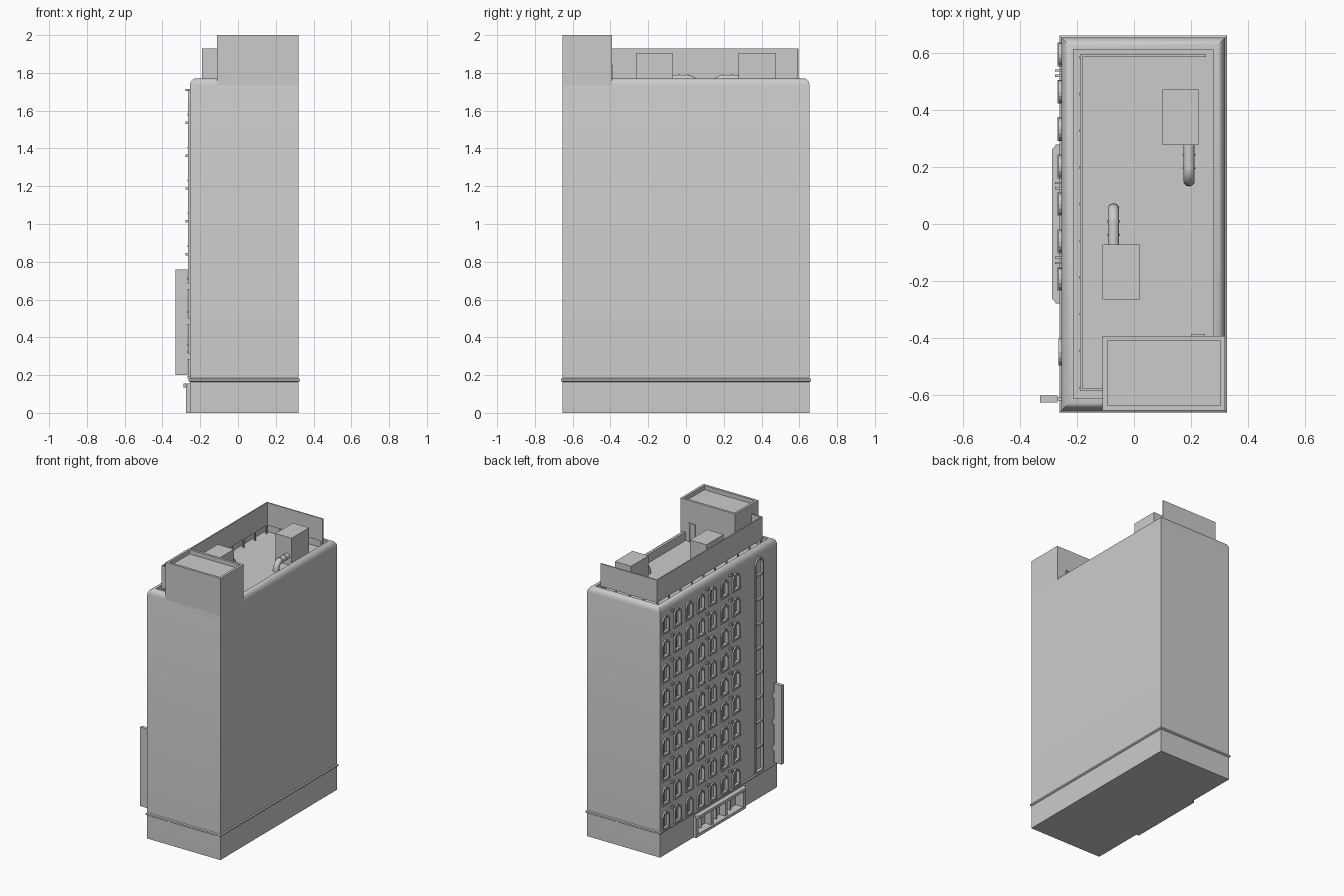
import bpy, bmesh, math
from mathutils import Vector

if "Cube" in bpy.data.objects:
    bpy.data.objects.remove(bpy.data.objects["Cube"], do_unlink=True)

GREY = bpy.data.materials.new("concrete_grey")
GREY.use_nodes = True
GREY.diffuse_color = (0.6, 0.6, 0.6, 1)
GREY.node_tree.nodes["Principled BSDF"].inputs["Base Color"].default_value = (0.6, 0.6, 0.6, 1)

X0, X1, Y0, Y1 = -0.255, 0.32, -0.655, 0.655   # wall planes
FLOOR = 1.71                                    # roof deck height
ROW, ROWS = 0.174, 9


def finish(name, bm, smooth=False):
    bmesh.ops.recalc_face_normals(bm, faces=bm.faces)
    mesh = bpy.data.meshes.new(name)
    bm.to_mesh(mesh)
    bm.free()
    mesh.materials.append(GREY)
    ob = bpy.data.objects.new(name, mesh)
    bpy.context.collection.objects.link(ob)
    if smooth:
        bpy.ops.object.select_all(action='DESELECT')
        ob.select_set(True)
        bpy.context.view_layer.objects.active = ob
        bpy.ops.object.shade_smooth_by_angle(angle=math.radians(35))
    return ob


def loft(bm, loops, cyclic=False):
    """Bridge equal-length loops of points; cap the ends unless cyclic."""
    rings = [[bm.verts.new(p) for p in loop] for loop in loops]
    pairs = list(zip(rings, rings[1:]))
    if cyclic:
        pairs.append((rings[-1], rings[0]))
    else:
        bm.faces.new(rings[0])
        bm.faces.new(rings[-1])
    n = len(rings[0])
    for a, b in pairs:
        for i in range(n):
            j = (i + 1) % n
            bm.faces.new((a[i], a[j], b[j], b[i]))


def box(bm, x0, x1, y0, y1, z0, z1):
    loft(bm, [[(x0, y0, z), (x1, y0, z), (x1, y1, z), (x0, y1, z)] for z in (z0, z1)])


def boxes(name, items):
    bm = bmesh.new()
    for item in items:
        box(bm, *item)
    return finish(name, bm)


def stacked_block(name, x0, x1, y0, y1, profile, smooth=False):
    """Rectangular block whose outline is inset by a profile of (inset, z)."""
    bm = bmesh.new()
    loft(bm, [[(x0 + d, y0 + d, z), (x1 - d, y0 + d, z),
               (x1 - d, y1 - d, z), (x0 + d, y1 - d, z)] for d, z in profile])
    return finish(name, bm, smooth)


def arch(x, y, z0, z1, w):
    """Round-headed outline in the plane of the window wall."""
    r = w / 2
    pts = [(x, y - r, z0), (x, y + r, z0)]
    for i in range(9):
        a = math.pi * i / 8
        pts.append((x, y + r * math.cos(a), z1 - r + r * math.sin(a)))
    return pts


# Main block with rounded parapet and sunken roof deck
body = stacked_block("building_body", X0, X1, Y0, Y1, [
    (0, 0), (0, 1.735), (0.004, 1.75), (0.012, 1.763), (0.024, 1.77),
    (0.042, 1.77), (0.042, FLOOR)], True)

# Window layout: seven columns of arches and one tall stair window
windows = [(0.596 - 0.1315 * c, 1.578 - ROW * r, 1.70 - ROW * r, 0.078)
           for c in range(7) for r in range(ROWS)]
windows.append((-0.45, 0.19, 1.71, 0.095))

# Cut window recesses and the entrance
bm = bmesh.new()
T = 0.01
for y, z0, z1, w in windows:
    cut = (y, z0 + T / 2, z1 - T / 2, w - T)
    loft(bm, [arch(-0.3, *cut), arch(-0.242, *cut)])
box(bm, -0.3, -0.215, -0.25, 0.25, 0.02, 0.135)
cutter = finish("recess_cutter", bm)
cutter.hide_render = True
mod = body.modifiers.new("recesses", 'BOOLEAN')
mod.object = cutter
mod.solver = 'EXACT'
bpy.context.view_layer.objects.active = body
bpy.ops.object.modifier_apply(modifier=mod.name)
bpy.data.objects.remove(cutter, do_unlink=True)

# Arched window surrounds
bm = bmesh.new()
for y, z0, z1, w in windows:
    inner = (y, z0 + T, z1 - T, w - 2 * T)
    loft(bm, [arch(-0.243, y, z0, z1, w), arch(-0.265, y, z0, z1, w),
              arch(-0.265, *inner), arch(-0.243, *inner)], cyclic=True)
finish("window_surrounds", bm)

# Glazing bars and sills
bars = []
for y, z0, z1, w in windows[:-1]:
    bars.append((-0.25, -0.24, y - 0.004, y + 0.004, z0, z1 - 0.005))
    bars.append((-0.268, -0.25, y - 0.042, y + 0.042, z0 - 0.004, z0 + 0.006))
for r in range(1, ROWS):
    z = 0.19 + ROW * r
    bars.append((-0.258, -0.24, -0.492, -0.408, z - 0.006, z + 0.006))
boxes("window_bars", bars)

# Small paired brackets between window columns
boxes("wall_brackets", [
    (-0.278, -0.25, y + s - 0.004, y + s + 0.004, z - 0.006, z + 0.006)
    for y in (0.53, 0.135, -0.128) for s in (-0.009, 0.009)
    for z in (1.71 - ROW * r for r in range(ROWS))])

# String course above the ground floor
stacked_block("string_course", X0 - 0.007, X1 + 0.007, Y0 - 0.007, Y1 + 0.007,
              [(0.007, 0.164), (0, 0.169), (0, 0.179), (0.007, 0.184)])

# Entrance: chamfered canopy, posts, doors and step
bm = bmesh.new()
loft(bm, [[(-0.25, -0.28, z), (-0.27, -0.28, z), (-0.288, -0.262, z),
           (-0.288, 0.262, z), (-0.27, 0.28, z), (-0.25, 0.28, z)] for z in (0.135, 0.155)])
finish("entrance_canopy", bm)
parts = [(-0.275, -0.25, -0.28, 0.28, 0, 0.02)]
for s in (-1, 1):
    parts.append((-0.275, -0.25, s * 0.265 - 0.015, s * 0.265 + 0.015, 0, 0.14))
    parts.append((-0.262, -0.21, s * 0.08 - 0.012, s * 0.08 + 0.012, 0.015, 0.14))
    parts.append((-0.235, -0.21, s * 0.165 - 0.005, s * 0.165 + 0.005, 0.015, 0.14))
parts.append((-0.24, -0.21, -0.005, 0.005, 0.015, 0.14))
boxes("entrance_frame", parts)

# Projecting sign board with wall ties
boxes("sign_board", [(-0.33, -0.268, -0.627, -0.602, 0.2, 0.76)]
      + [(-0.27, -0.25, -0.62, -0.609, z - 0.018, z + 0.018) for z in (0.30, 0.485, 0.67)])

# Stair tower with sunken top, door and hood
stacked_block("stair_tower", -0.11, X1, Y0, -0.393,
              [(0, 1.70), (0, 2), (0.017, 2), (0.017, 1.97)])
boxes("tower_door", [
    (0.2, 0.207, -0.4, -0.386, FLOOR, 1.84), (0.243, 0.25, -0.4, -0.386, FLOOR, 1.84),
    (0.2, 0.25, -0.4, -0.386, 1.833, 1.842), (0.205, 0.245, -0.4, -0.391, FLOOR, 1.835)])

# Roof screen wall raised on short posts
boxes("screen_wall", [
    (-0.19, -0.181, -0.587, 0.596, 1.77, 1.93),
    (-0.181, 0.253, 0.587, 0.596, 1.77, 1.93),
    (-0.181, -0.105, -0.587, -0.578, 1.77, 1.93)])
posts = [(-0.186, -0.575 + 0.129 * i) for i in range(10)]
posts += [(-0.08 + 0.108 * i, 0.591) for i in range(4)]
boxes("screen_posts", [(x - 0.005, x + 0.005, y - 0.005, y + 0.005, FLOOR - 0.01, 1.775)
                       for x, y in posts])

# Rooftop plant boxes
boxes("plant_boxes", [(0.10, 0.227, 0.277, 0.473, 1.70, 1.905),
                      (-0.11, 0.02, -0.265, -0.072, 1.70, 1.905)])


def duct(name, x, y, d):
    """Round duct leaving a box along y and bending down to the deck."""
    path = [(y, 1.77, 0)]
    path += [(y + d * (0.08 + 0.047 * math.sin(a)), 1.723 + 0.047 * math.cos(a), a)
             for a in (math.pi / 2 * i / 6 for i in range(7))]
    path.append((y + d * 0.127, 1.70, math.pi / 2))

    def ring(py, pz, a, r):
        up = Vector((0, d * math.sin(a), math.cos(a)))
        return [Vector((x + r * math.cos(t), py, pz)) + up * r * math.sin(t)
                for t in (math.tau * i / 16 for i in range(16))]
    bm = bmesh.new()
    loft(bm, [ring(*p, 0.02) for p in path])
    for off in (0.037, 0.084):
        loft(bm, [ring(y + d * (off + e), 1.77, 0, 0.023) for e in (-0.003, 0.003)])
    finish(name, bm, True)


duct("rear_duct", 0.193, 0.28, -1)
duct("front_duct", -0.072, -0.075, 1)
